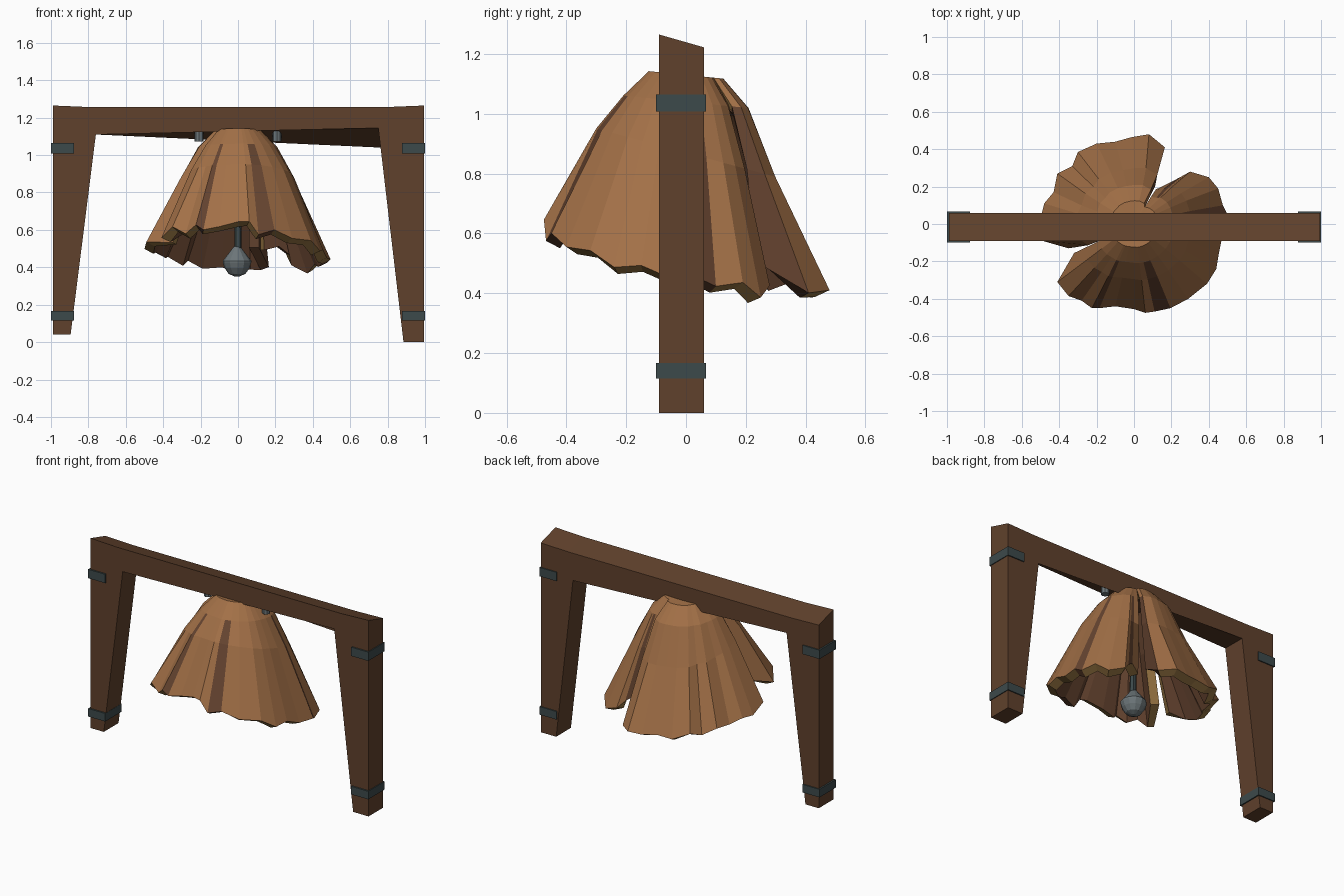
import bpy, bmesh, math, random

if "Cube" in bpy.data.objects:
    bpy.data.objects.remove(bpy.data.objects["Cube"])

random.seed(4)


def material(name, rgb):
    m = bpy.data.materials.new(name)
    m.diffuse_color = (*rgb, 1)
    m.use_nodes = True
    m.node_tree.nodes["Principled BSDF"].inputs["Base Color"].default_value = m.diffuse_color
    return m


WOOD = material("dark wood", (0.117, 0.053, 0.025))
BRONZE = material("warm bronze", (0.365, 0.163, 0.063))
INNER = material("dull inner bronze", (0.13, 0.057, 0.029))
EDGE = material("broken edge ochre", (0.33, 0.19, 0.06))
IRON = material("dark iron", (0.046, 0.068, 0.070))
STEEL = material("grey steel", (0.15, 0.18, 0.19))


def finish(name, bm, mats):
    me = bpy.data.meshes.new(name)
    bm.to_mesh(me)
    bm.free()
    for m in mats:
        me.materials.append(m)
    ob = bpy.data.objects.new(name, me)
    bpy.context.collection.objects.link(ob)
    return ob


def box(name, lo, hi, mat):
    bm = bmesh.new()
    bmesh.ops.create_cube(bm, size=1)
    for v in bm.verts:
        v.co = [(a + b) / 2 + c * (b - a) for a, b, c in zip(lo, hi, v.co)]
    return finish(name, bm, [mat])


def lathe(name, profile, sides, loc, mat):
    # revolve (radius, height) points; ends are closed by caps
    bm = bmesh.new()
    rings = [[bm.verts.new((loc[0] + r * math.cos(2 * math.pi * i / sides),
                            loc[1] + r * math.sin(2 * math.pi * i / sides),
                            loc[2] + z)) for i in range(sides)] for r, z in profile]
    for a, b in zip(rings, rings[1:]):
        for i in range(sides):
            j = (i + 1) % sides
            bm.faces.new((a[i], a[j], b[j], b[i]))
    bm.faces.new(rings[0][::-1])
    bm.faces.new(rings[-1])
    return finish(name, bm, [mat])


# Wooden frame: one crooked arch, front and back outlines joined
front = [(-.99, .04), (-.895, .04), (-.76, 1.11), (.75, 1.145), (.885, 0), (.995, 0),
         (.995, 1.265), (.8, 1.257), (-.8, 1.257), (-.99, 1.265)]
back = [(-.99, .04), (-.895, .04), (-.76, 1.11), (.765, 1.04), (.885, 0), (.995, 0),
        (.995, 1.222), (.8, 1.216), (-.8, 1.216), (-.99, 1.222)]
bm = bmesh.new()
f = [bm.verts.new((x, -.09, z)) for x, z in front]
b = [bm.verts.new((x, .06, z)) for x, z in back]
n = len(f)
for i in range(n):
    j = (i + 1) % n
    bm.faces.new((f[j], f[i], b[i], b[j]))
for loop in ((0, 1, 2, 8, 9), (2, 3, 7, 8), (3, 4, 5, 6, 7)):
    bm.faces.new([f[i] for i in loop])
    bm.faces.new([b[i] for i in reversed(loop)])
bmesh.ops.recalc_face_normals(bm, faces=bm.faces)
finish("frame", bm, [WOOD])

# Iron bands around the outer corners of the legs
for side, s in (("left", -1), ("right", 1)):
    for level, z0, z1 in (("lower", .115, .167), ("upper", 1.008, 1.065)):
        x0, x1 = sorted((s * .878, s * 1.0))
        box(f"{side}_{level}_band", (x0, -.10, z0), (x1, .067, z1), IRON)
    # Bolt heads under the beam
    lathe(f"{side}_bolt", [(.024, 0), (.024, .055)], 8,
          (s * .208, -.01, 1.073), STEEL)

# Bell: two ragged sections, each given by its rim seen from above;
# both end in folds that turn inward beside the cracks
back_rim = [(.112, .235), (.165, .41), (.08, .48), (-.01, .465), (-.10, .44), (-.20, .43),
            (-.30, .385), (-.33, .31), (-.41, .27), (-.43, .17), (-.48, .11), (-.50, .03),
            (-.49, -.09), (-.35, -.13)]
front_rim = [(-.32, -.155), (-.41, -.31), (-.35, -.385), (-.28, -.41), (-.225, -.45),
             (-.185, -.45), (-.10, -.44), (.0, -.455), (.06, -.475), (.11, -.468),
             (.195, -.45), (.29, -.40), (.39, -.32), (.44, -.24), (.455, -.15), (.475, -.05),
             (.495, .06), (.475, .10), (.45, .19), (.40, .25), (.30, .28), (.255, .255),
             (.20, .225), (.12, .18)]
# ring: radius, height, slope along y, spread towards the rim angle, share of rim waviness
RINGS = [(.125, 1.13, -.10, 0, .25), (.21, 1.04, -.10, .0, .35),
         (.30, .87, -.27, .2, .5), (None, .49, -.24, 1, 1)]
bm = bmesh.new()
centre = bm.verts.new((0, 0, 1.125))


def add_section(rim, a0, a1, stripes):
    polar = []
    for x, y in rim:
        a = math.atan2(y, x)
        while polar and a < polar[-1][0]:
            a += 2 * math.pi
        polar.append((a, math.hypot(x, y)))
    first, last = polar[0][0], polar[-1][0]
    grid = []
    jag = [(-1) ** i * random.uniform(.0, .025) for i in range(len(rim))]
    for radius, z, slope, spread, wave in RINGS:
        row = []
        for (a, r), j in zip(polar, jag):
            even = math.radians(a0) + (a - first) / (last - first) * math.radians(a1 - a0)
            ang = even + (a - even) * spread
            rad = r if radius is None else radius * (1 + wave * (r / .47 - 1))
            x, y = rad * math.cos(ang), rad * math.sin(ang)
            h = z + slope * y
            if radius is None:
                h += j - .10 * max(0, x) - .04 * min(0, x) + .07 * max(0, y)
                # notch in the middle of the front rim, raised fold bottoms
                h += .06 * max(0, 1 - abs(x) / .12) * (y < 0)
                h += .06 * (r < .37)
            row.append(bm.verts.new((x, y, h)))
        grid.append(row)
    for i in range(len(rim) - 1):
        bm.faces.new((centre, grid[0][i], grid[0][i + 1]))
        for k in range(len(RINGS) - 1):
            up, low = grid[k], grid[k + 1]
            face = bm.faces.new((low[i], low[i + 1], up[i + 1], up[i]))
            if i in stripes and k > 0:
                face.material_index = 3


add_section(back_rim, 60, 206, (0,))
add_section(front_rim, 206 - 360, 58, (4, 9, 16, 21))
bmesh.ops.remove_doubles(bm, verts=bm.verts, dist=.007)
bell = finish("bell", bm, [BRONZE, INNER, EDGE, INNER])
wall = bell.modifiers.new("wall", "SOLIDIFY")
wall.thickness = .055
wall.offset = -1
wall.material_offset = 1
wall.material_offset_rim = 2

# Clapper: rod and weighted head
lathe("clapper_rod", [(.02, .50), (.013, 1.10)], 6, (0, -.01, 0), IRON)
lathe("clapper_head", [(.015, .352), (.045, .365), (.066, .395), (.076, .425), (.076, .435),
                       (.018, .51)], 12, (-.005, -.01, 0), STEEL)
